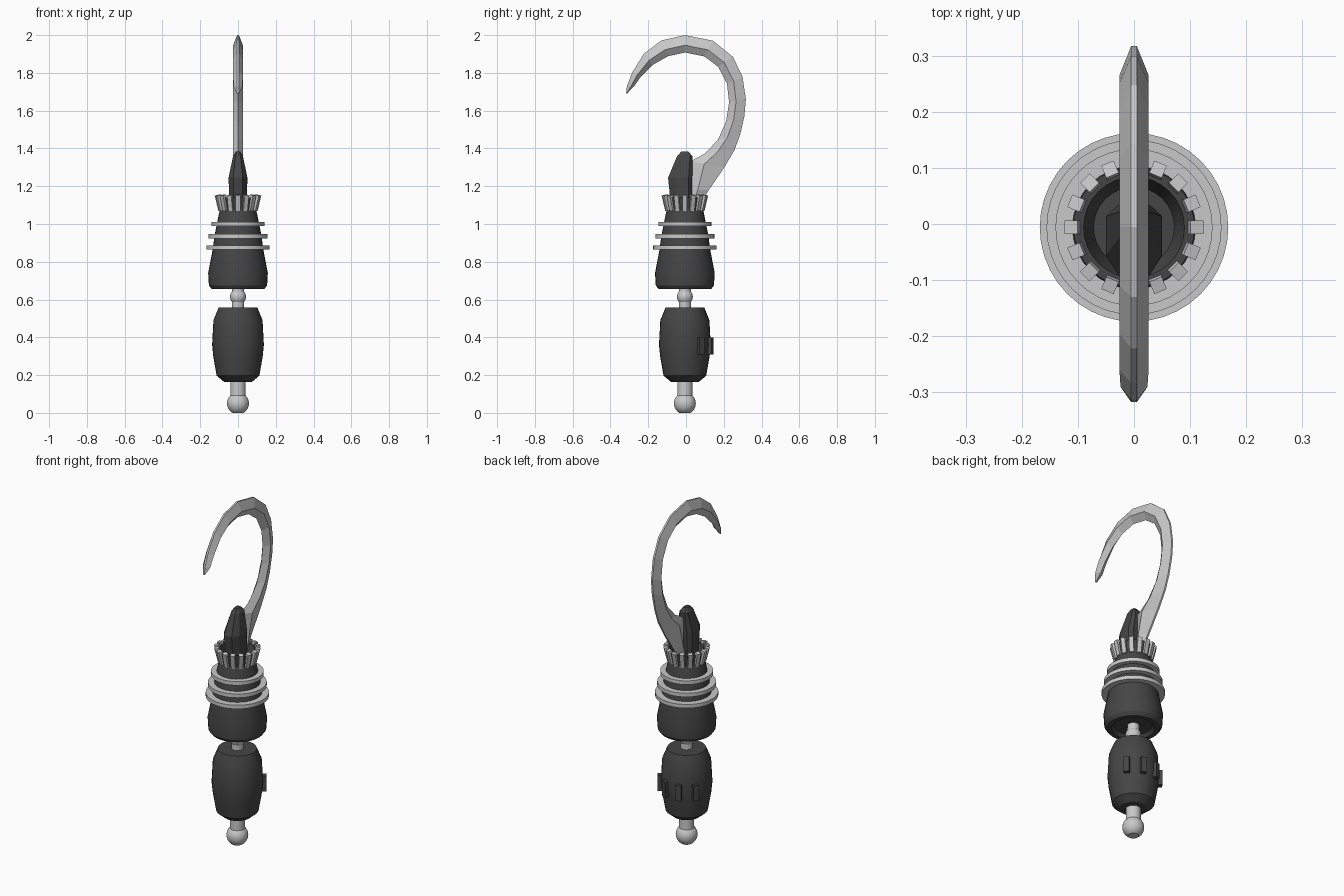
import bpy, bmesh, math
from mathutils import Vector, Matrix

if "Cube" in bpy.data.objects:
    bpy.data.objects.remove(bpy.data.objects["Cube"])

CY = -0.006  # axis of the turned parts


def material(name, v):
    m = bpy.data.materials.new(name)
    m.diffuse_color = (v, v, v, 1)
    m.use_nodes = True
    m.node_tree.nodes["Principled BSDF"].inputs["Base Color"].default_value = m.diffuse_color
    return m


DARK = material("dark grey", 0.06)
STEEL = material("light steel", 0.58)


def finish(name, bm, mat, smooth=None):
    bmesh.ops.remove_doubles(bm, verts=bm.verts, dist=1e-5)
    bmesh.ops.recalc_face_normals(bm, faces=bm.faces)
    me = bpy.data.meshes.new(name)
    bm.to_mesh(me)
    bm.free()
    ob = bpy.data.objects.new(name, me)
    bpy.context.collection.objects.link(ob)
    me.materials.append(mat)
    if smooth:
        bpy.ops.object.select_all(action='DESELECT')
        ob.select_set(True)
        bpy.context.view_layer.objects.active = ob
        bpy.ops.object.shade_smooth_by_angle(angle=math.radians(smooth))
    return ob


def loft(name, rings, mat, smooth=None):
    """Skin closed rings of equal point count and cap both ends."""
    bm = bmesh.new()
    vs = [[bm.verts.new(p) for p in r] for r in rings]
    n = len(vs[0])
    for a, b in zip(vs, vs[1:]):
        for i in range(n):
            j = (i + 1) % n
            bm.faces.new((a[i], a[j], b[j], b[i]))
    bm.faces.new(vs[0])
    bm.faces.new(vs[-1])
    return finish(name, bm, mat, smooth)


def lathe(name, profile, mat, sides=32):
    rings = [[(r * math.cos(2 * math.pi * i / sides),
               CY + r * math.sin(2 * math.pi * i / sides), z)
              for i in range(sides)] for r, z in profile]
    return loft(name, rings, mat, 20)


def ball(r, zc, a0, a1, n):
    """Profile points of a ball between two latitudes."""
    return [(r * math.cos(math.radians(a0 + (a1 - a0) * i / n)),
             zc + r * math.sin(math.radians(a0 + (a1 - a0) * i / n))) for i in range(n + 1)]


# Bottom ball and stem
lathe("bottom_ball", ball(0.058, 0.05, -60, 46, 9) + [(0.04, 0.1), (0.04, 0.19)], STEEL)

# Lower barrel
lathe("lower_barrel", [(0.06, 0.163), (0.075, 0.165), (0.113, 0.197), (0.131, 0.30),
                       (0.137, 0.36), (0.13, 0.49), (0.103, 0.557), (0.03, 0.557)], DARK)

# Four grip pegs around the back of the barrel
bm = bmesh.new()
for deg in (36, 72, 108, 144):
    m = (Matrix.Translation((0, CY, 0.355)) @ Matrix.Rotation(math.radians(deg), 4, 'Z')
         @ Matrix.Translation((0.132, 0, 0)) @ Matrix.Diagonal((0.044, 0.03, 0.09, 1)))
    bmesh.ops.create_cube(bm, size=1, matrix=m)
finish("grip_pegs", bm, DARK)

# Connecting joint
lathe("joint_ball", [(0.032, 0.54)] + ball(0.042, 0.615, -40, 40, 8) + [(0.032, 0.68)], STEEL)

# Upper body with a flared cup at the top
lathe("upper_body", [(0.05, 0.675), (0.1, 0.675), (0.115, 0.656), (0.14, 0.656), (0.154, 0.675),
                     (0.158, 0.74), (0.135, 0.86), (0.124, 0.94), (0.112, 1.0),
                     (0.1, 1.06), (0.095, 1.075), (0.108, 1.14), (0.09, 1.14),
                     (0.072, 1.08), (0.03, 1.08)], DARK)

# Three flange rings
for i, (r, z) in enumerate(((0.168, 0.875), (0.156, 0.935), (0.14, 1.0))):
    lathe(f"flange_ring_{i + 1}", [(0.1, z - 0.011), (r, z - 0.011), (r, z + 0.011), (0.1, z + 0.011)],
          STEEL, 40)

# Crown of slanted teeth
bm = bmesh.new()
for k in range(16):
    m = (Matrix.Translation((0, CY, 1.112)) @ Matrix.Rotation(2 * math.pi * k / 16, 4, 'Z')
         @ Matrix.Translation((0.102, 0, 0)) @ Matrix.Rotation(0.24, 4, 'Y')
         @ Matrix.Diagonal((0.024, 0.024, 0.085, 1)))
    bmesh.ops.create_cube(bm, size=1, matrix=m)
finish("crown_teeth", bm, STEEL)

# Dark wedge holding the hook: half width, front y, back y, height
rings = []
for w, y0, y1, z in ((0.045, -0.08, 0.03, 1.07), (0.047, -0.085, 0.032, 1.15), (0.05, -0.095, 0.033, 1.245),
                     (0.026, -0.047, 0.034, 1.36), (0.012, -0.025, 0.012, 1.383)):
    c = (y1 - y0) * 0.3
    rings.append([(w * 0.5, y0, z), (w, y0 + c, z), (w, y1 - c * 0.5, z), (w * 0.6, y1, z),
                  (-w * 0.6, y1, z), (-w, y1 - c * 0.5, z), (-w, y0 + c, z), (-w * 0.5, y0, z)])
loft("hook_holder", rings, DARK)

# Hook: inner (y, z), outer (y, z), half thickness
hook = [
    (0.01, 1.08, 0.06, 1.09, 0.024), (0.02, 1.18, 0.121, 1.18, 0.026),
    (0.02, 1.33, 0.203, 1.30, 0.026), (0.10, 1.373, 0.256, 1.39, 0.026),
    (0.17, 1.447, 0.287, 1.474, 0.026), (0.212, 1.543, 0.309, 1.57, 0.026),
    (0.228, 1.643, 0.317, 1.66, 0.026), (0.217, 1.743, 0.299, 1.78, 0.026),
    (0.17, 1.833, 0.248, 1.886, 0.026), (0.097, 1.887, 0.143, 1.97, 0.026),
    (-0.005, 1.908, -0.005, 2.0, 0.026), (-0.096, 1.888, -0.13, 1.972, 0.026),
    (-0.176, 1.842, -0.222, 1.902, 0.026), (-0.242, 1.776, -0.284, 1.804, 0.026),
    (-0.274, 1.73, -0.313, 1.73, 0.024), (-0.313, 1.69, -0.317, 1.69, 0.007)]
rings = []
for yi, zi, yo, zo, w in hook:
    i, o = Vector((0, yi, zi)), Vector((0, yo, zo))
    mid, e = i.lerp(o, 0.42), min(0.005, w)
    rings.append([i, mid + Vector((w, 0, 0)), o + Vector((e, 0, 0)),
                  o - Vector((e, 0, 0)), mid - Vector((w, 0, 0))])
loft("hook", rings, STEEL)
